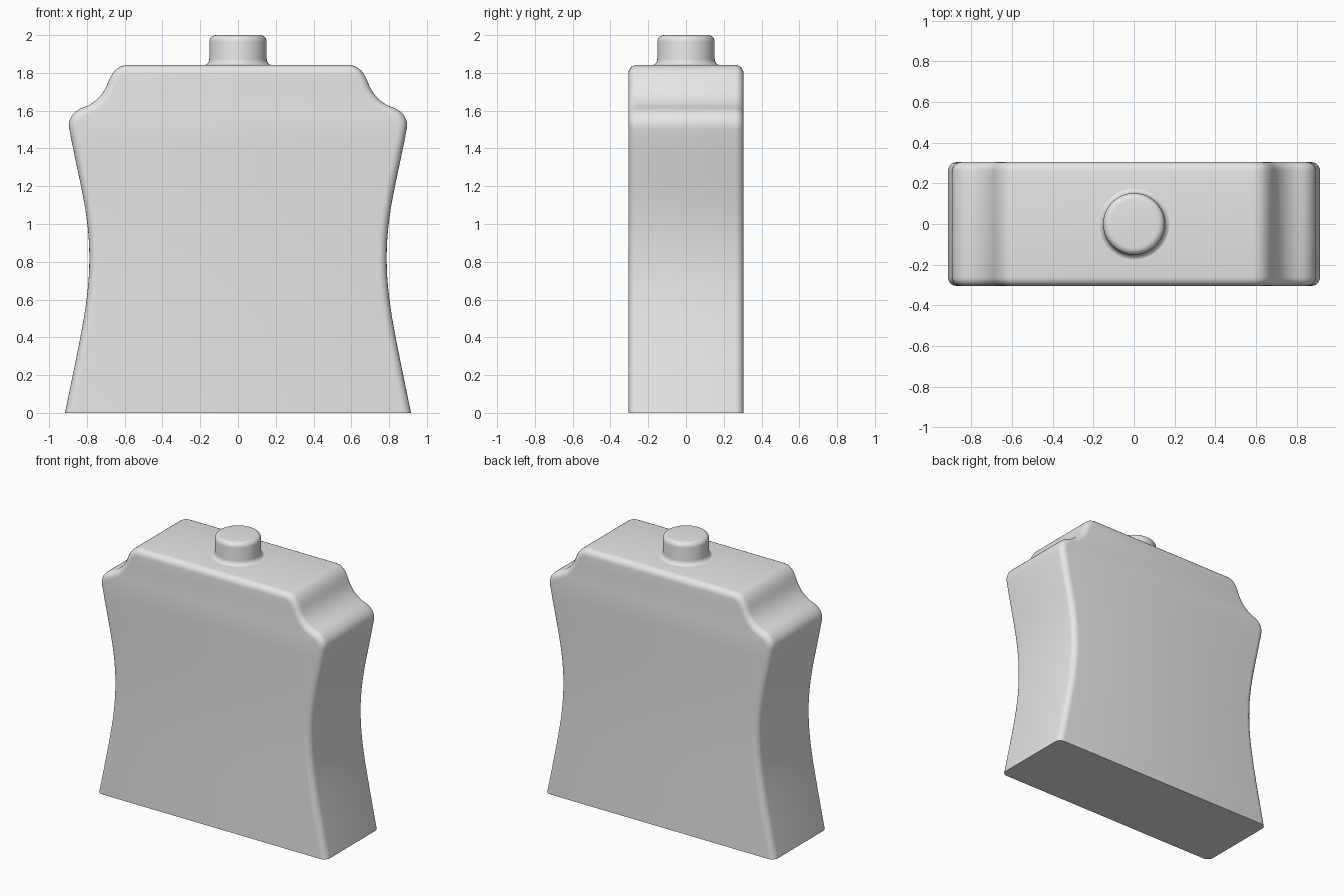
import bpy
import bmesh
import math
from mathutils import Vector
from mathutils.geometry import interpolate_bezier

cube = bpy.data.objects.get("Cube")
if cube:
    bpy.data.objects.remove(cube, do_unlink=True)

# One plain grey for everything
GREY = (0.8, 0.8, 0.8, 1.0)
mat = bpy.data.materials.new("light grey")
mat.use_nodes = True
mat.diffuse_color = GREY
mat.node_tree.nodes["Principled BSDF"].inputs["Base Color"].default_value = GREY

HALF_DEPTH = 0.305
SHOULDER = 1.842
RIM = 0.045


def trace(start, segments):
    """Chain bezier segments (handle, handle, end, point count) into a polyline."""
    points = [Vector(start)]
    for h1, h2, end, count in segments:
        points += interpolate_bezier(points[-1], Vector(h1), Vector(h2), Vector(end), count)[1:]
    return points


def finish(bm, name):
    bmesh.ops.recalc_face_normals(bm, faces=bm.faces)
    mesh = bpy.data.meshes.new(name)
    bm.to_mesh(mesh)
    bm.free()
    mesh.materials.append(mat)
    obj = bpy.data.objects.new(name, mesh)
    bpy.context.collection.objects.link(obj)
    bpy.ops.object.select_all(action="DESELECT")
    obj.select_set(True)
    bpy.context.view_layer.objects.active = obj
    bpy.ops.object.shade_smooth_by_angle(angle=math.radians(35))
    return obj


# Body outline: waisted side, rounded shoulder, scooped neck corner
side = trace((0.916, 0), [
    ((0.83, 0.42), (0.787, 0.6), (0.787, 0.82), 14),
    ((0.787, 1.05), (0.835, 1.2), (0.893, 1.5), 14),
    ((0.905, 1.555), (0.87, 1.6), (0.82, 1.617), 10),
    ((0.76, 1.637), (0.715, 1.68), (0.69, 1.745), 10),
    ((0.665, 1.81), (0.635, SHOULDER), (0.58, SHOULDER), 10),
])
outline = side + [Vector((-p.x, p.y)) for p in reversed(side)]

# Body: extrude the outline, round the front and back rims, keep the base sharp
bm = bmesh.new()
front = bm.faces.new([bm.verts.new((p.x, -HALF_DEPTH, p.y)) for p in outline])
extruded = bmesh.ops.extrude_face_region(bm, geom=[front], use_keep_orig=True)
back = [v for v in extruded["geom"] if isinstance(v, bmesh.types.BMVert)]
bmesh.ops.translate(bm, verts=back, vec=(0, 2 * HALF_DEPTH, 0))
bmesh.ops.recalc_face_normals(bm, faces=bm.faces)
rims = [e for e in bm.edges
        if abs(e.verts[0].co.y - e.verts[1].co.y) < 0.001
        and max(v.co.z for v in e.verts) > 0.001]
bmesh.ops.bevel(bm, geom=rims, offset=RIM, offset_type="OFFSET", segments=5,
                profile=0.5, affect="EDGES", clamp_overlap=False)
finish(bm, "body")

# Cap: lathe with a flared foot and a rounded top edge
cap = trace((0.182, SHOULDER - 0.002), [
    ((0.163, SHOULDER), (0.152, 1.856), (0.152, 1.875), 6),
    ((0.152, 1.9), (0.152, 1.94), (0.152, 1.965), 2),
    ((0.152, 1.985), (0.137, 2), (0.117, 2), 7),
])
bm = bmesh.new()
verts = [bm.verts.new((p.x, 0, p.y)) for p in cap]
edges = [bm.edges.new(pair) for pair in zip(verts, verts[1:])]
bmesh.ops.spin(bm, geom=verts + edges, axis=(0, 0, 1), cent=(0, 0, 0),
               angle=math.tau, steps=48, use_merge=True)
bmesh.ops.remove_doubles(bm, verts=bm.verts, dist=0.0005)
top_ring = [e for e in bm.edges if e.is_boundary and e.verts[0].co.z > 1.99]
bmesh.ops.contextual_create(bm, geom=top_ring)
finish(bm, "cap")
